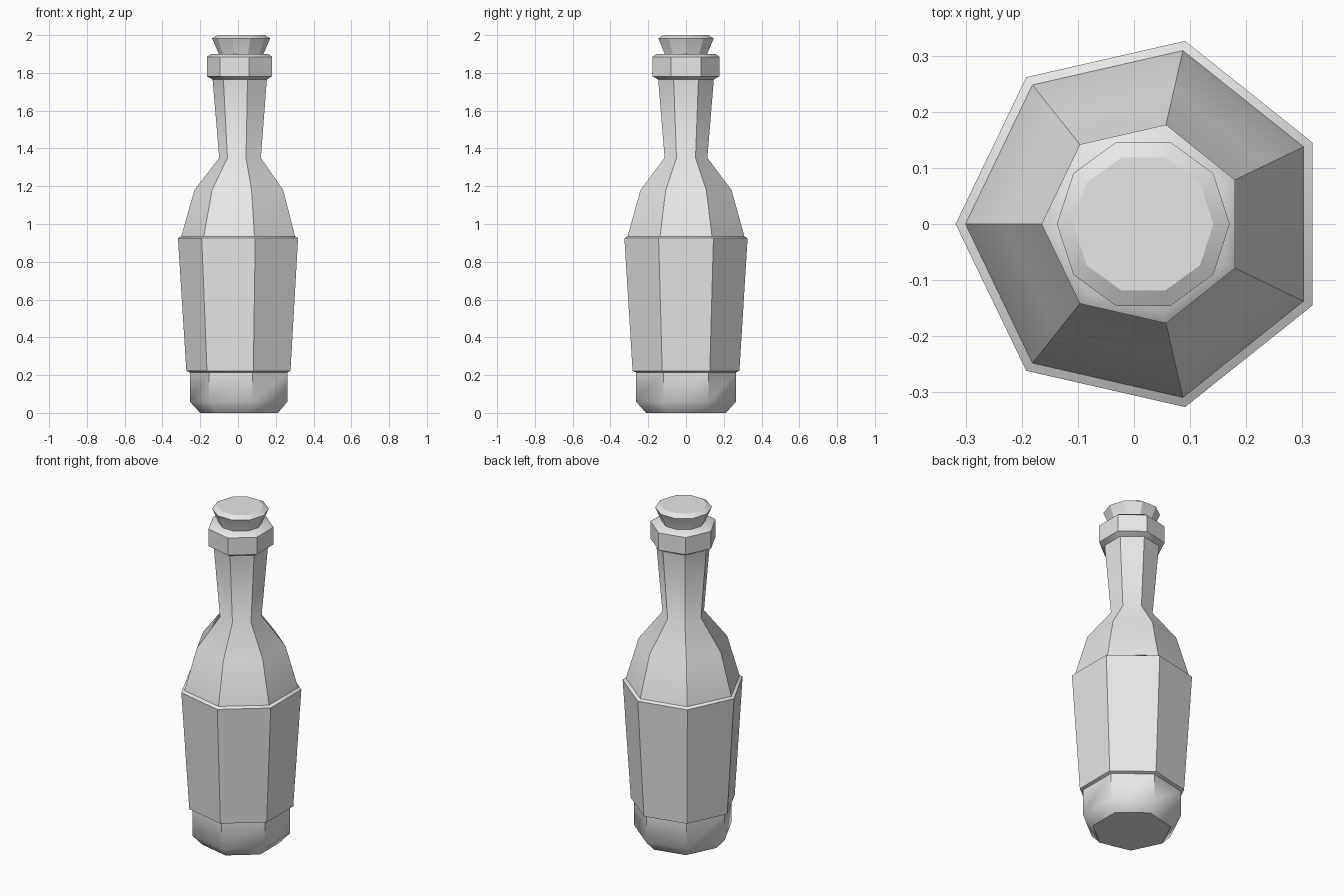
import bpy
import bmesh
from math import cos, sin, pi, radians

cube = bpy.data.objects.get("Cube")
if cube:
    bpy.data.objects.remove(cube)

AXIS_X = 0.0166  # the odd-sided body sits slightly off centre

grey = bpy.data.materials.new("pale grey")
grey.use_nodes = True
grey.diffuse_color = (0.8, 0.8, 0.8, 1)
grey.node_tree.nodes["Principled BSDF"].inputs["Base Color"].default_value = (0.8, 0.8, 0.8, 1)


def lathe(name, profile, sides, smooth_angle):
    """Closed faceted solid from (radius, height) rings, one corner facing -x."""
    bm = bmesh.new()
    rings = []
    for radius, z in profile:
        angles = [pi + 2 * pi * i / sides for i in range(sides)]
        rings.append([bm.verts.new((AXIS_X + radius * cos(a), radius * sin(a), z))
                      for a in angles])
    for low, high in zip(rings, rings[1:]):
        for i in range(sides):
            j = (i + 1) % sides
            bm.faces.new((low[i], low[j], high[j], high[i]))
    bm.faces.new(rings[0][::-1])
    bm.faces.new(rings[-1])
    bmesh.ops.recalc_face_normals(bm, faces=bm.faces)
    mesh = bpy.data.meshes.new(name)
    bm.to_mesh(mesh)
    bm.free()
    mesh.materials.append(grey)
    obj = bpy.data.objects.new(name, mesh)
    bpy.context.collection.objects.link(obj)
    bpy.ops.object.select_all(action='DESELECT')
    obj.select_set(True)
    bpy.context.view_layer.objects.active = obj
    bpy.ops.object.shade_smooth_by_angle(angle=radians(smooth_angle))
    return obj


# Bottle: base, stepped body, shoulder, neck and lip ring in one profile
bottle_profile = [
    (0.217, 0.0), (0.272, 0.06), (0.272, 0.215),      # base
    (0.29, 0.222), (0.3346, 0.925), (0.317, 0.935),   # raised body band
    (0.247, 1.18), (0.116, 1.35),                     # shoulder
    (0.151, 1.765),                                   # neck
    (0.1815, 1.782), (0.1815, 1.885), (0.16, 1.9),    # lip ring
]
lathe("bottle", bottle_profile, 7, 40)

# Stopper: flared plug with a bevelled top
lathe("stopper", [(0.115, 1.88), (0.118, 1.9), (0.154, 1.983), (0.125, 2.0)], 10, 25)
